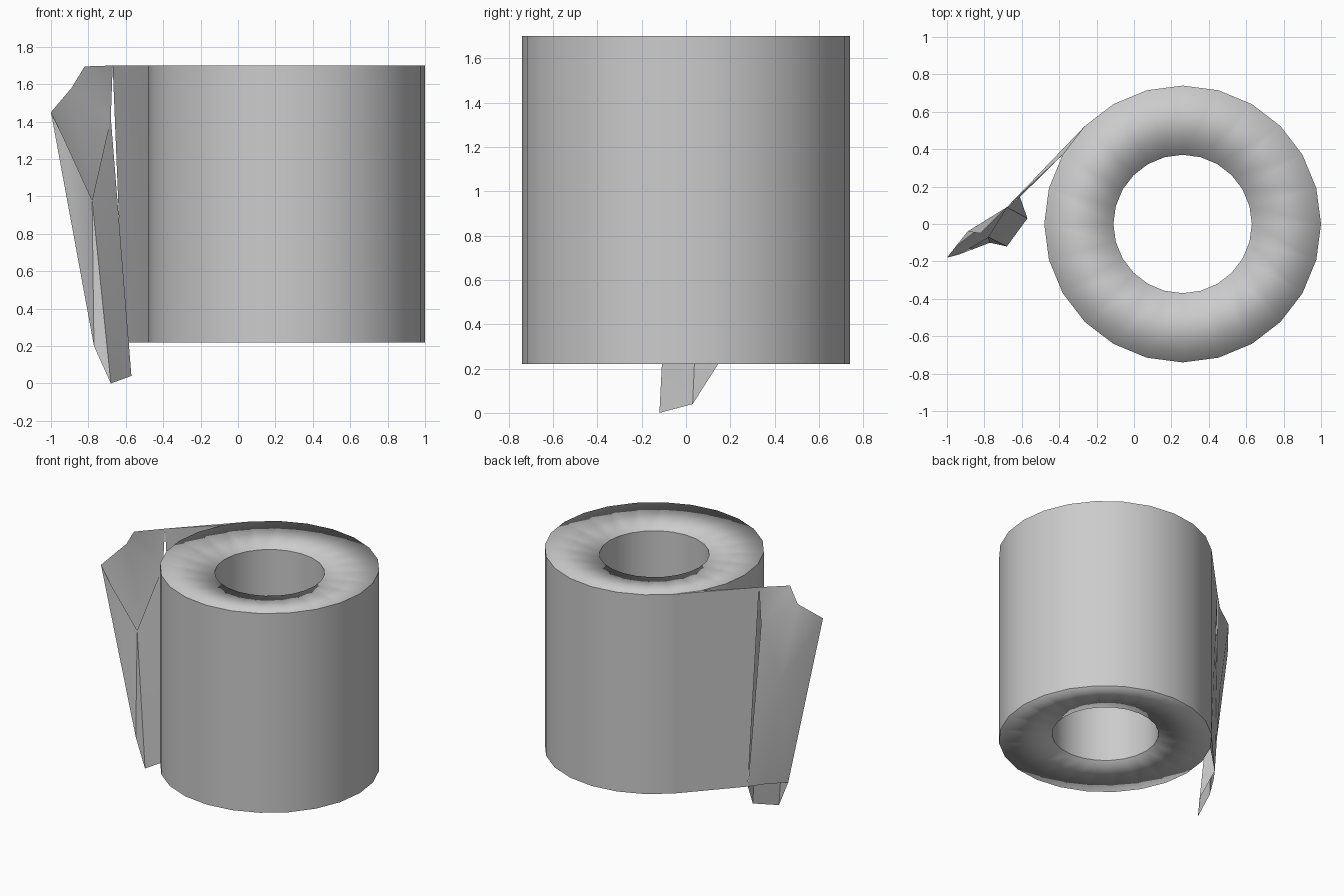
import bpy, bmesh, math
from mathutils import Vector

if "Cube" in bpy.data.objects:
    bpy.data.objects.remove(bpy.data.objects["Cube"])

CX, SIDES = 0.26, 24
Z0, Z1, DIP = 0.22, 1.70, 0.04
R_OUT, R_IN = 0.74, 0.37


def make_object(name, bm):
    mesh = bpy.data.meshes.new(name)
    bm.to_mesh(mesh)
    bm.free()
    obj = bpy.data.objects.new(name, mesh)
    bpy.context.collection.objects.link(obj)
    return obj


# Paper roll: closed profile spun round, ends slightly dished to the core
profile = [(R_OUT, Z0), (R_OUT, Z1), (R_IN, Z1 - DIP), (R_IN, Z0 + DIP)]
bm = bmesh.new()
rings = []
for i in range(SIDES):
    a = 2 * math.pi * i / SIDES
    rings.append([bm.verts.new((CX + r * math.cos(a), r * math.sin(a), z))
                  for r, z in profile])
for i in range(SIDES):
    a, b = rings[i], rings[(i + 1) % SIDES]
    for j in range(4):
        k = (j + 1) % 4
        bm.faces.new((a[j], b[j], b[k], a[k]))
bmesh.ops.recalc_face_normals(bm, faces=bm.faces)
for f in bm.faces:
    f.smooth = True
roll = make_object("paper_roll", bm)

# Round walls shade radially; the ends shade softly like a rounded rim
me = roll.data
normals = [None] * len(me.loops)
for p in me.polygons:
    for li in p.loop_indices:
        co = me.vertices[me.loops[li].vertex_index].co
        out = Vector((co.x - CX, co.y, 0))
        if out.length < 0.5:
            out.negate()
        n = out.normalized()
        if abs(p.normal.z) > 0.5:
            n = n + Vector((0, 0, math.copysign(1.0, p.normal.z)))
        normals[li] = n.normalized()
me.normals_split_custom_set(normals)

# Hanging sheet: thin wedge leaving the roll as a tangent
t1, t2 = math.radians(135), math.radians(150)
outer = (CX + R_OUT * math.cos(t1), R_OUT * math.sin(t1))
inner = (CX + R_OUT * math.cos(t2), R_OUT * math.sin(t2))
bm = bmesh.new()
top = [bm.verts.new((x, y, Z1)) for x, y in (outer, inner, (-0.67, 0.10))]
bot = [bm.verts.new((x, y, Z0)) for x, y in (outer, inner, (-0.61, 0.145))]
bm.faces.new(top)
bm.faces.new(bot[::-1])
for i in range(3):
    k = (i + 1) % 3
    bm.faces.new((top[i], bot[i], bot[k], top[k]))
bmesh.ops.recalc_face_normals(bm, faces=bm.faces)
make_object("hanging_sheet", bm)

# Torn end: the loose corner folded forward and twisted to a point
pts = {
    "top": (-0.67, 0.10, 1.70), "fold": (-0.68, 0.09, 1.42),
    "low": (-0.61, 0.145, 0.22), "corner": (-0.82, -0.05, 1.695),
    "bulge": (-0.89, -0.04, 1.58), "tip": (-1.0, -0.18, 1.45),
    "crease": (-0.78, 0.0, 1.0), "hem": (-0.68, 0.05, 0.22),
    "side": (-0.77, -0.10, 0.20), "end_a": (-0.57, 0.03, 0.04),
    "end_b": (-0.68, -0.12, 0.0), "lip": (-0.94, -0.165, 1.33),
    "mid": (-0.78, -0.07, 0.98),
}
faces = [
    # back layer
    "top fold corner", "fold bulge corner", "fold crease bulge",
    "crease tip bulge", "fold low crease", "low hem crease",
    "hem side crease", "crease side tip",
    # front layer
    "tip side lip", "lip side mid", "side end_b mid", "end_b end_a mid",
    "mid end_a fold", "fold end_a low",
]
bm = bmesh.new()
v = {k: bm.verts.new(c) for k, c in pts.items()}
for f in faces:
    bm.faces.new([v[n] for n in f.split()])
bmesh.ops.recalc_face_normals(bm, faces=bm.faces)
torn = make_object("torn_end", bm)

for obj in (torn, bpy.data.objects["hanging_sheet"]):
    bpy.ops.object.select_all(action='DESELECT')
    obj.select_set(True)
    bpy.context.view_layer.objects.active = obj
    bpy.ops.object.shade_smooth_by_angle(angle=math.radians(35))
